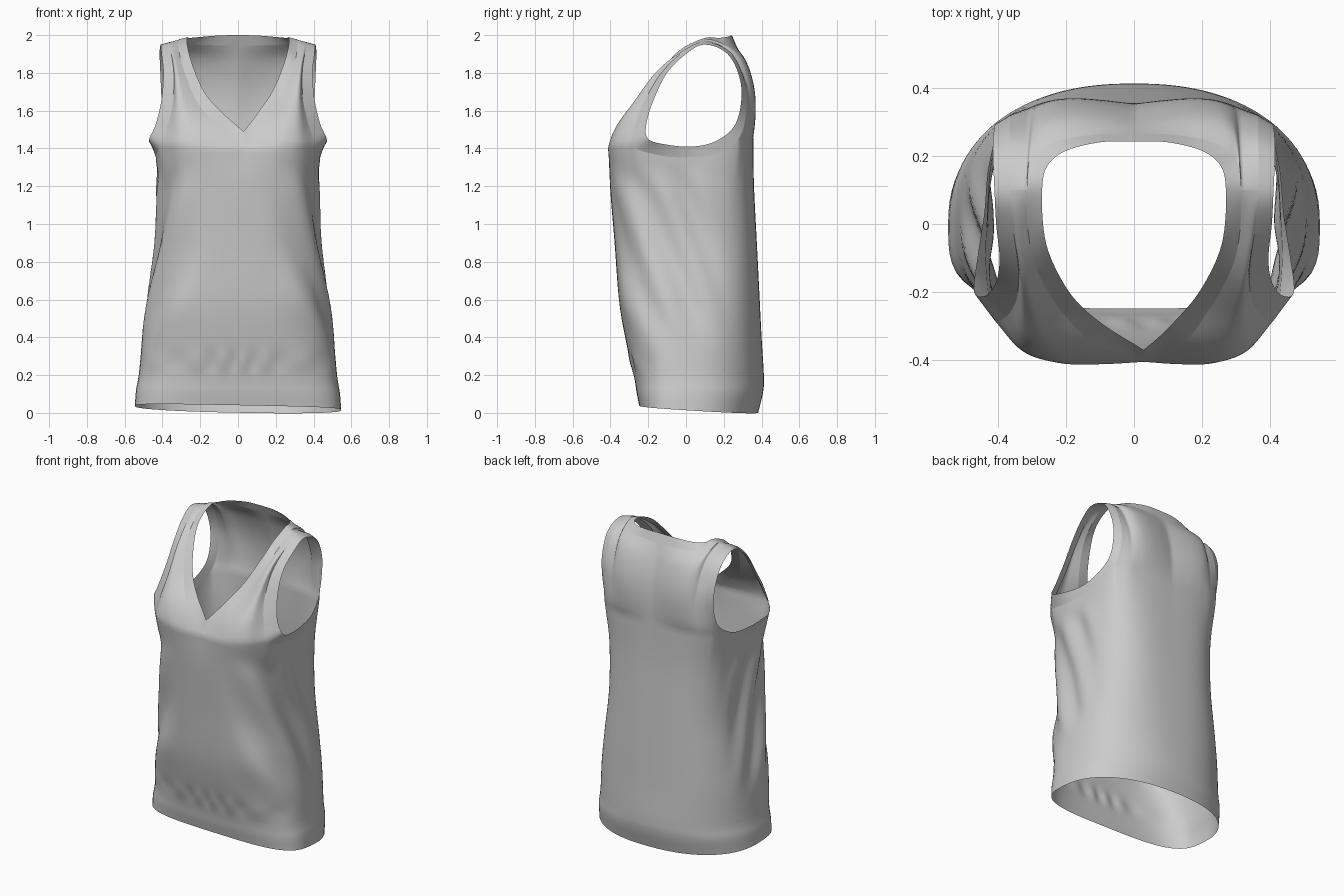
import bpy, bmesh
from math import sin, cos, exp, atan2, hypot
from mathutils import Vector as V

if "Cube" in bpy.data.objects:
    bpy.data.objects.remove(bpy.data.objects["Cube"])

K = 6  # samples per curve segment


def spline(keys, k=K, closed=False):
    """Catmull-Rom curve through the keys."""
    p = [V(q) for q in keys]
    n = len(p)
    if closed:
        get = lambda i: p[i % n]
    else:
        ext = [2 * p[0] - p[1]] + p + [2 * p[-1] - p[-2]]
        get = lambda i: ext[i + 1]
    out = []
    for i in range(n if closed else n - 1):
        a, b, c, d = (get(i + j) for j in (-1, 0, 1, 2))
        for j in range(k):
            t = j / k
            out.append(0.5 * (2 * b + (c - a) * t + (2 * a - 5 * b + 4 * c - d) * t * t
                              + (3 * b - a - 3 * c + d) * t ** 3))
    if not closed:
        out.append(p[-1].copy())
    return out


def coons(bottom, top, left, right):
    """Surface grid filling four boundary curves."""
    nu, nv = len(bottom) - 1, len(left) - 1
    rows = []
    for j in range(nv + 1):
        v, row = j / nv, []
        for i in range(nu + 1):
            u = i / nu
            row.append((1 - v) * bottom[i] + v * top[i] + (1 - u) * left[j] + u * right[j]
                       - (1 - u) * (1 - v) * bottom[0] - u * (1 - v) * bottom[-1]
                       - (1 - u) * v * top[0] - u * v * top[-1])
        rows.append(row)
    return rows


def strip(a, b, n=3):
    return [[p.lerp(q, i / n) for p, q in zip(a, b)] for i in range(n + 1)]


def ramp(a, b, x):
    t = min(1, max(0, (x - a) / (b - a)))
    return t * t * (3 - 2 * t)


def drape(p):
    """Cloth irregularities: off-centre V, diagonal side folds, hem gathers."""
    x, y, z = p
    front = ramp(0.0, -0.3, y)
    dx = 0.03 * exp(-((z - 1.45) / 0.16) ** 2 - (x / 0.2) ** 2) * front
    env = ramp(0.15, 0.33, abs(x)) * ramp(0.3, 0.6, z) * ramp(1.33, 1.15, z) * ramp(0.25, 0.0, y)
    d = 0.013 * env * sin(28 * (y - 0.42 * (1.3 - z)) + (0.8 if x < 0 else 0))
    d += 0.006 * sin(42 * x + 2 * sin(9 * x)) * exp(-((z - 0.27) / 0.05) ** 2) * front
    r = hypot(x, y) or 1
    return V((x + dx + d * x / r, y + d * y / r, z - 0.02 * x * ramp(0.4, 0, z)))


def make(name, grids):
    """Mesh the right-half grids, mirror, weld and drape them."""
    bm = bmesh.new()
    for s in (1, -1):
        for g in grids:
            vs = [[bm.verts.new((s * p.x, p.y, p.z)) for p in row] for row in g]
            for r0, r1 in zip(vs, vs[1:]):
                for i in range(len(r0) - 1):
                    bm.faces.new((r0[i], r0[i + 1], r1[i + 1], r1[i]))
    bmesh.ops.remove_doubles(bm, verts=bm.verts[:], dist=0.0004)
    bmesh.ops.recalc_face_normals(bm, faces=bm.faces[:])
    for v in bm.verts:
        v.co = drape(v.co)
    for f in bm.faces:
        f.smooth = True
    me = bpy.data.meshes.new(name)
    bm.to_mesh(me)
    bm.free()
    ob = bpy.data.objects.new(name, me)
    bpy.context.collection.objects.link(ob)
    return ob


# Armhole loop (shoulder, down the front, under, up the back): opening and seam
arm_edge = spline([(.41, .10, 1.95), (.405, 0, 1.90), (.395, -.10, 1.80), (.405, -.17, 1.66),
                   (.435, -.21, 1.53), (.47, -.20, 1.45), (.46, -.10, 1.42), (.44, .03, 1.41),
                   (.43, .15, 1.435), (.41, .25, 1.51), (.405, .29, 1.63), (.41, .285, 1.77),
                   (.415, .22, 1.90)], closed=True)
arm_seam = spline([(.365, .10, 1.962), (.355, -.015, 1.91), (.34, -.13, 1.80), (.345, -.22, 1.65),
                   (.375, -.27, 1.52), (.415, -.275, 1.41), (.435, -.12, 1.36), (.43, .03, 1.355),
                   (.42, .17, 1.375), (.39, .285, 1.46), (.365, .32, 1.62), (.365, .305, 1.77),
                   (.365, .235, 1.91)], closed=True)

# Neckline, front V tip to back centre: opening and seam
neck_edge = spline([(0, -.37, 1.49), (.095, -.30, 1.59), (.18, -.215, 1.70), (.24, -.11, 1.84),
                    (.265, -.02, 1.93), (.27, .10, 1.985), (.255, .17, 1.985), (.20, .215, 1.99),
                    (.10, .24, 1.998), (0, .243, 2.0)])
neck_seam = spline([(0, -.405, 1.40), (.13, -.35, 1.53), (.22, -.25, 1.65), (.285, -.135, 1.81),
                    (.31, -.03, 1.90), (.315, .10, 1.975), (.30, .19, 1.958), (.23, .24, 1.95),
                    (.12, .262, 1.946), (0, .266, 1.945)])

# Upper front and back panels
front_row = spline([(0, -.405, 1.40), (.12, -.412, 1.40), (.23, -.408, 1.40),
                    (.33, -.37, 1.40), (.415, -.275, 1.41)])
back_row = spline([(0, .355, 1.46), (.08, .356, 1.46), (.16, .354, 1.46), (.24, .346, 1.46),
                   (.32, .328, 1.46), (.39, .285, 1.46)])
back_centre = spline([(0, .355, 1.46), (0, .351, 1.60), (0, .335, 1.73), (0, .302, 1.85),
                      (0, .266, 1.945)])
nape, tip = neck_seam[5 * K], arm_seam[0]
n = len(front_row) - 1
front = coons(front_row, [nape.lerp(tip, i / n) for i in range(n + 1)],
              neck_seam[:5 * K + 1], arm_seam[5 * K::-1])
back_top = neck_seam[:5 * K - 1:-1] + [nape.lerp(tip, i / K) for i in range(1, K + 1)]
back = coons(back_row, back_top, back_centre, arm_seam[9 * K:] + [tip])

# Torso sections: z, half width, front depth, back depth, front and back squareness
sections = [(1.2, .425, .402, .36, 3.0, 3.3), (.9, .43, .378, .375, 3.0, 3.0),
            (.6, .475, .355, .39, 3.0, 2.7), (.4, .505, .322, .40, 3.0, 2.5),
            (.2, .525, .276, .412, 3.1, 2.3), (.11, .54, .262, .408, 3.3, 2.3),
            (None, .546, .248, .382, 3.5, 2.3)]


def section_point(sec, a):
    z, w, f, b, nf, nb = sec
    d, e = (f, nf) if sin(a) < 0 else (b, nb)
    r = (abs(cos(a) / w) ** e + abs(sin(a) / d) ** e) ** (-1 / e)
    y = r * sin(a)
    return V((max(0, r * cos(a)), y, .025 - .063 * y if z is None else z))


ring = front_row + arm_seam[5 * K + 1:9 * K] + back_row[::-1]
cols = [spline([p] + [section_point(s, atan2(p.y, p.x)) for s in sections], 8) for p in ring]
rows = [list(r) for r in zip(*cols)]

make("vest_body", [front, back, rows[:41]])
make("hem_band", [rows[40:]])
make("neck_band", [strip(neck_seam, neck_edge)])
make("armhole_bands", [strip(arm_seam + arm_seam[:1], arm_edge + arm_edge[:1])])
